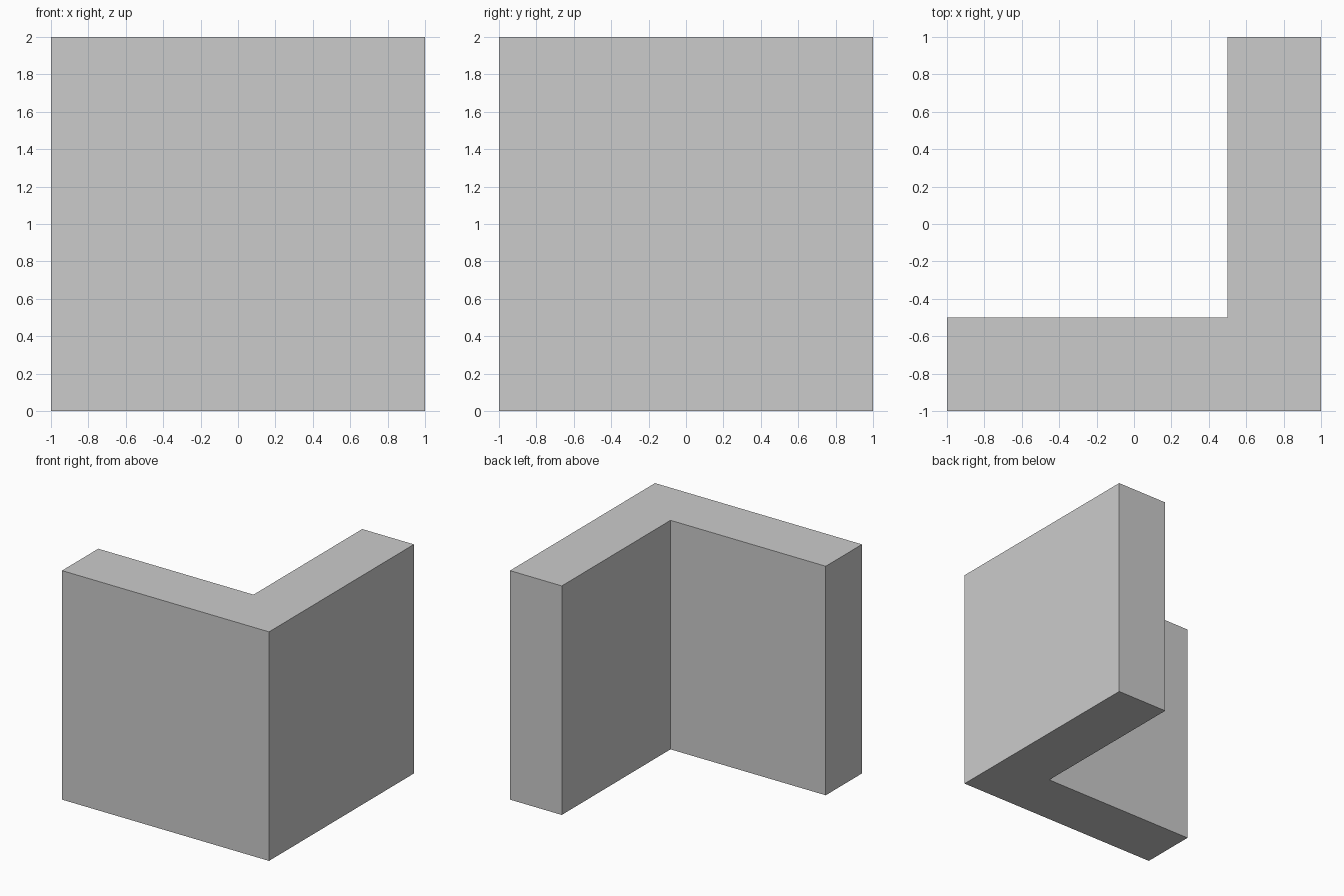
import bpy
import bmesh

if "Cube" in bpy.data.objects:
    bpy.data.objects.remove(bpy.data.objects["Cube"])

HEIGHT = 2.0
THICK = 0.5

# L-shaped footprint, counter-clockwise seen from above
inner = 1 - THICK
footprint = [(-1, -1), (1, -1), (1, 1), (inner, 1), (inner, -inner), (-1, -inner)]

# Corner wall: footprint extruded straight up
bm = bmesh.new()
base = bm.faces.new([bm.verts.new((x, y, 0)) for x, y in footprint])
result = bmesh.ops.extrude_face_region(bm, geom=[base], use_keep_orig=True)
top = [v for v in result["geom"] if isinstance(v, bmesh.types.BMVert)]
bmesh.ops.translate(bm, verts=top, vec=(0, 0, HEIGHT))
bmesh.ops.recalc_face_normals(bm, faces=bm.faces)

mesh = bpy.data.meshes.new("corner_wall")
bm.to_mesh(mesh)
bm.free()
wall = bpy.data.objects.new("corner_wall", mesh)
bpy.context.collection.objects.link(wall)
